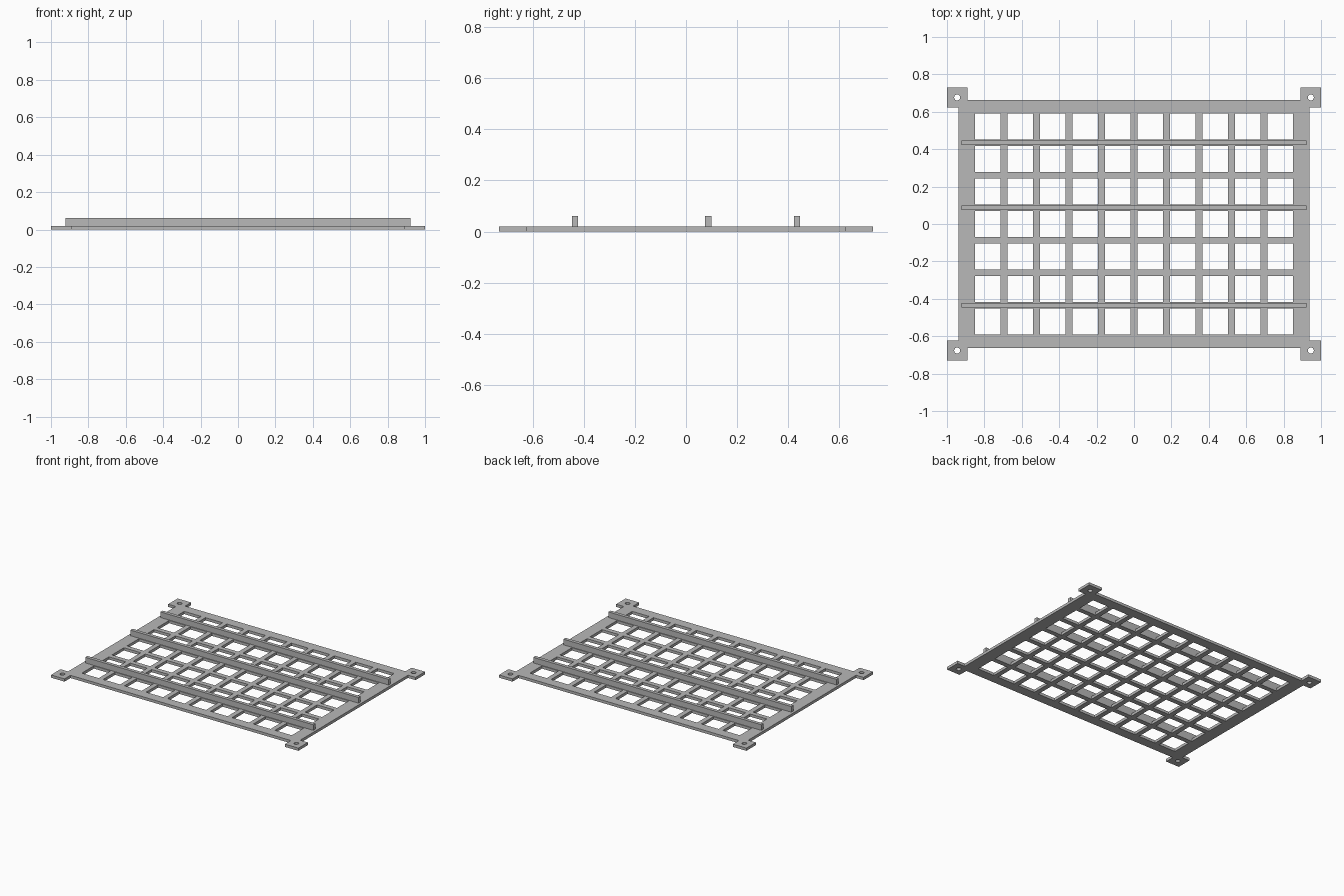
import bpy, bmesh
from mathutils import Matrix, Vector

if "Cube" in bpy.data.objects:
    bpy.data.objects.remove(bpy.data.objects["Cube"], do_unlink=True)

THICK = 0.02
PITCH, BAR = 0.1737, 0.0355          # lattice spacing and bar width
HALF = Vector((1.0, 0.731))          # outer corner of the lugs
LUG = Vector((0.891, 0.622))         # inner corner of the lugs
FRAME = Vector((0.9385, 0.662))      # outer edge of the frame
WINDOW = Vector((0.849, 0.591))      # inner edge of the frame

grey = bpy.data.materials.new("grey_plastic")
grey.diffuse_color = (0.48, 0.48, 0.48, 1)
grey.use_nodes = True
grey.node_tree.nodes["Principled BSDF"].inputs["Base Color"].default_value = grey.diffuse_color


def add_object(name, bm):
    mesh = bpy.data.meshes.new(name)
    bm.to_mesh(mesh)
    bm.free()
    mesh.materials.append(grey)
    obj = bpy.data.objects.new(name, mesh)
    bpy.context.collection.objects.link(obj)
    return obj


def grid_lines(axis, centres):
    lines = [s * v[axis] for s in (-1, 1) for v in (HALF, LUG, FRAME, WINDOW)]
    return sorted(lines + [c + s * BAR / 2 for c in centres for s in (-1, 1)])


def on_bar(value, centres):
    return any(abs(value - c) < BAR / 2 for c in centres)


# Lattice plate: keep the solid cells of a grid, then give it thickness
bar_x = [i * PITCH for i in range(-4, 5)]
bar_y = [(i - 2.5) * PITCH for i in range(6)]


def is_solid(x, y):
    ax, ay = abs(x), abs(y)
    if ax > LUG.x and ay > LUG.y:
        return True
    if ax > FRAME.x or ay > FRAME.y:
        return False
    return ax > WINDOW.x or ay > WINDOW.y or on_bar(x, bar_x) or on_bar(y, bar_y)


bm = bmesh.new()
xs, ys = grid_lines(0, bar_x), grid_lines(1, bar_y)
for x0, x1 in zip(xs, xs[1:]):
    for y0, y1 in zip(ys, ys[1:]):
        if is_solid((x0 + x1) / 2, (y0 + y1) / 2):
            bm.faces.new([bm.verts.new((x, y, 0)) for x, y in
                          ((x0, y0), (x1, y0), (x1, y1), (x0, y1))])
bmesh.ops.remove_doubles(bm, verts=bm.verts, dist=1e-5)
top = bmesh.ops.extrude_face_region(bm, geom=bm.faces[:], use_keep_orig=True)["geom"]
bmesh.ops.translate(bm, vec=(0, 0, THICK),
                    verts=[v for v in top if isinstance(v, bmesh.types.BMVert)])
bmesh.ops.recalc_face_normals(bm, faces=bm.faces)
plate = add_object("lattice_plate", bm)

# Screw holes through the four corner lugs
bm = bmesh.new()
hole = (HALF + LUG) / 2
for sx in (-1, 1):
    for sy in (-1, 1):
        bmesh.ops.create_cone(bm, cap_ends=True, segments=32, radius1=0.016, radius2=0.016,
                              depth=0.1, matrix=Matrix.Translation((sx * hole.x, sy * hole.y, 0)))
cutter = add_object("screw_hole_cutter", bm)
cutter.hide_render = True
cut = plate.modifiers.new("screw_holes", "BOOLEAN")
cut.operation = "DIFFERENCE"
cut.solver = "EXACT"
cut.object = cutter
bpy.context.view_layer.objects.active = plate
bpy.ops.object.modifier_apply(modifier=cut.name)
bpy.data.objects.remove(cutter, do_unlink=True)

# Stiffening ribs standing on three of the cross bars
RIB_TOP = 0.061
for name, row in (("front_rib", 0), ("middle_rib", 3), ("back_rib", 5)):
    bm = bmesh.new()
    bmesh.ops.create_cube(bm, size=1, matrix=(
        Matrix.Translation((0, bar_y[row], (RIB_TOP + THICK) / 2))
        @ Matrix.Diagonal((1.844, 0.025, RIB_TOP - THICK, 1))))
    add_object(name, bm)
